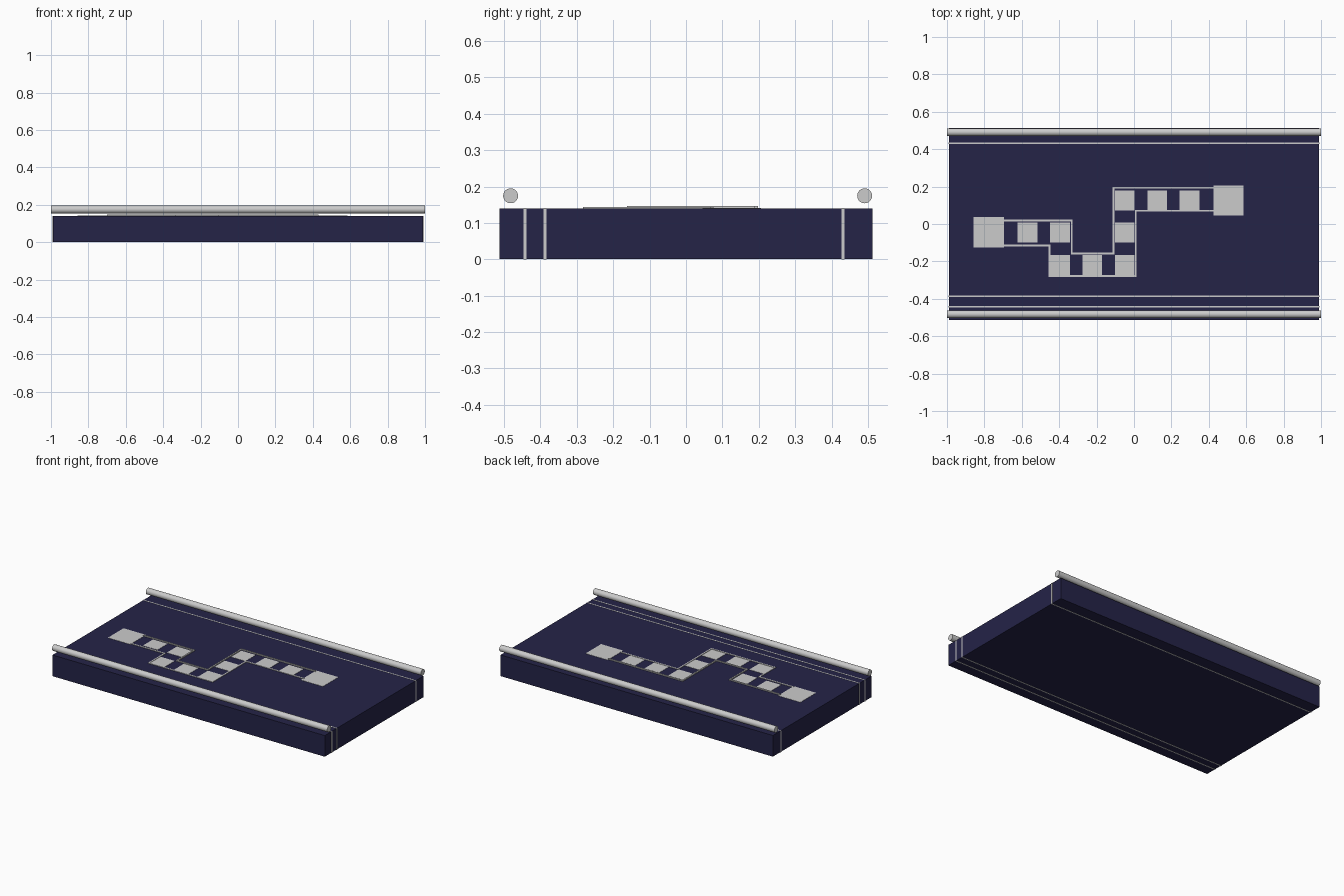
import bpy, bmesh, math
from mathutils import Matrix, Vector

if "Cube" in bpy.data.objects:
    bpy.data.objects.remove(bpy.data.objects["Cube"])


def material(name, rgb):
    m = bpy.data.materials.new(name)
    m.diffuse_color = (*rgb, 1)
    m.use_nodes = True
    m.node_tree.nodes["Principled BSDF"].inputs["Base Color"].default_value = m.diffuse_color
    return m


NAVY = material("navy", (0.018, 0.017, 0.064))
GREY = material("light grey", (0.60, 0.60, 0.60))
TOP = 0.14  # upper face of the slab


def finish(name, bm, mat):
    mesh = bpy.data.meshes.new(name)
    bm.to_mesh(mesh)
    bm.free()
    mesh.materials.append(mat)
    ob = bpy.data.objects.new(name, mesh)
    bpy.context.collection.objects.link(ob)
    return ob


def box(name, x0, x1, y0, y1, z0, z1, mat):
    bm = bmesh.new()
    size = Matrix.Diagonal((x1 - x0, y1 - y0, z1 - z0, 1))
    centre = Matrix.Translation(((x0 + x1) / 2, (y0 + y1) / 2, (z0 + z1) / 2))
    bmesh.ops.create_cube(bm, size=1, matrix=centre @ size)
    return finish(name, bm, mat)


def tile(name, x, y, size):
    h = size / 2
    box(name, x - h, x + h, y - h, y + h, TOP - 0.002, TOP + 0.0015, GREY)


def border(name, points, top, width=0.009):
    """Mitred rim following a right-angled path."""
    pts = [Vector(p) for p in points]
    bm = bmesh.new()
    rings = []
    for i, p in enumerate(pts):
        dirs = []
        if i > 0:
            dirs.append((p - pts[i - 1]).normalized())
        if i < len(pts) - 1:
            dirs.append((pts[i + 1] - p).normalized())
        off = sum((Vector((-d.y, d.x)) for d in dirs), Vector((0, 0)))
        if len(dirs) == 1:
            off = off.normalized()
        off *= width / 2
        a, b = p + off, p - off
        rings.append([bm.verts.new((q.x, q.y, z)) for q, z in
                      ((a, TOP - 0.002), (a, top), (b, top), (b, TOP - 0.002))])
    for r, s in zip(rings, rings[1:]):
        for k in range(4):
            n = (k + 1) % 4
            bm.faces.new((r[k], r[n], s[n], s[k]))
    bm.faces.new(rings[0])
    bm.faces.new(rings[-1])
    bmesh.ops.recalc_face_normals(bm, faces=bm.faces)
    finish(name, bm, GREY)


# Slab
box("slab", -0.99, 0.99, -0.513, 0.512, 0.001, TOP, NAVY)

# Thin light bands running lengthwise through the slab
for i, y in enumerate((-0.442, -0.387, 0.431)):
    box(f"band_{i + 1}", -0.992, 0.992, y - 0.004, y + 0.004, 0, TOP + 0.001, GREY)

# Round rails along the long edges
for name, y in (("front_rail", -0.482), ("back_rail", 0.491)):
    bm = bmesh.new()
    place = Matrix.Translation((0, y, 0.1745)) @ Matrix.Rotation(math.pi / 2, 4, 'Y')
    bmesh.ops.create_cone(bm, cap_ends=True, segments=32, radius1=0.0205,
                          radius2=0.0205, depth=2, matrix=place)
    for f in bm.faces:
        f.smooth = len(f.verts) == 4
    for e in bm.edges:
        e.smooth = all(len(f.verts) == 4 for f in e.link_faces)
    finish(name, bm, GREY)

# Path of stepping tiles with a larger pad at each end
STEP, X0 = 0.1735, -0.57
steps = [(0, -0.045), (1, -0.045), (1, -0.219), (2, -0.219), (3, -0.219),
         (3, -0.045), (3, 0.126), (4, 0.126), (5, 0.126)]
for i, (col, y) in enumerate(steps):
    tile(f"path_tile_{i + 1}", X0 + col * STEP, y, 0.106)
tile("start_pad", -0.776, -0.045, 0.163)
tile("end_pad", 0.505, 0.126, 0.161)

# Raised rims on both sides of the path
border("upper_rim", [(-0.70, 0.019), (-0.333, 0.019), (-0.333, -0.158),
                     (-0.11, -0.158), (-0.11, 0.193), (0.43, 0.193)], 0.1465)
border("lower_rim", [(-0.70, -0.115), (-0.452, -0.115), (-0.452, -0.278),
                     (0.009, -0.278), (0.009, 0.071), (0.43, 0.071)], 0.1435)
